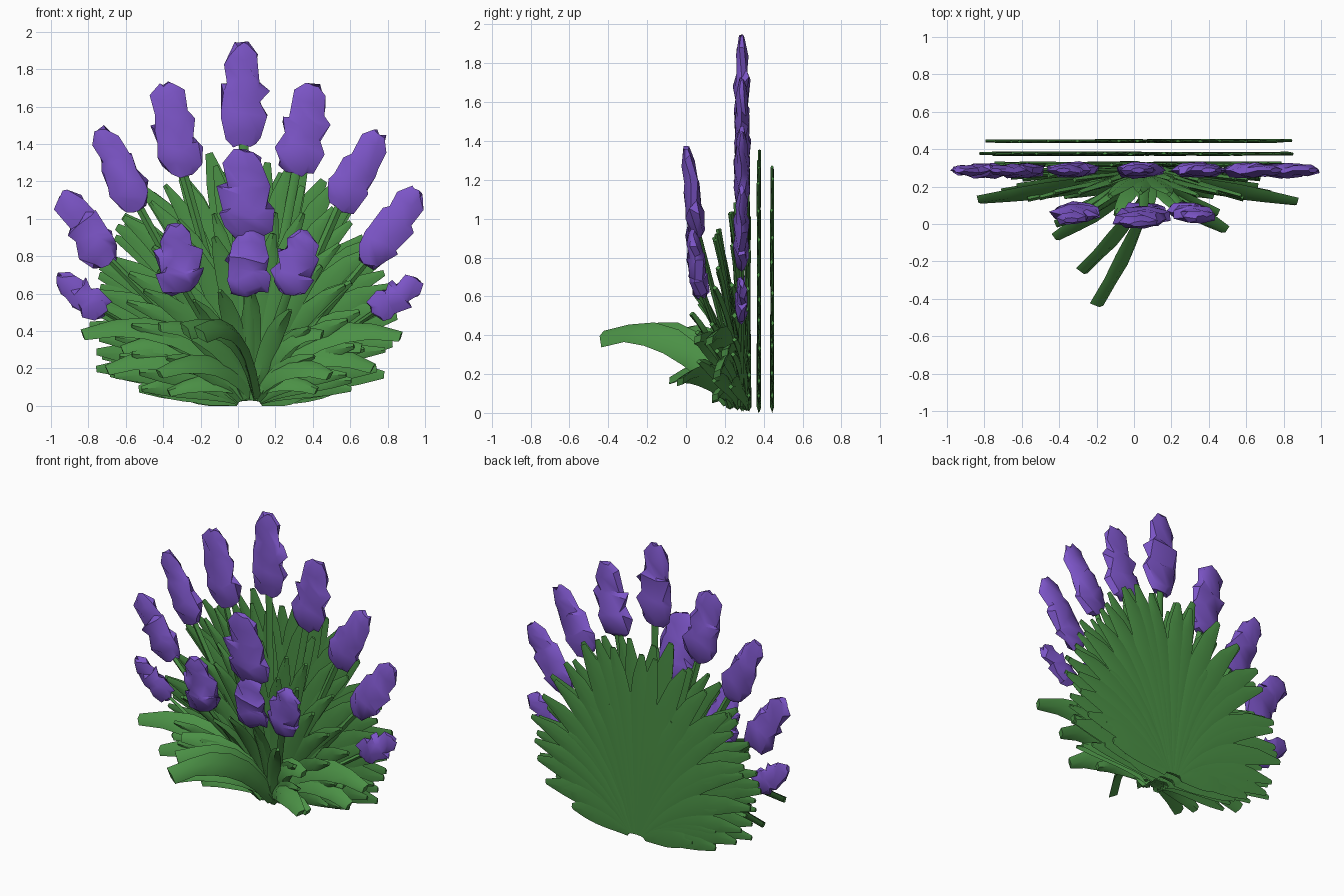
import bpy, bmesh, math, random
from mathutils import Vector

if "Cube" in bpy.data.objects:
    bpy.data.objects.remove(bpy.data.objects["Cube"])

random.seed(7)


def material(name, rgb):
    m = bpy.data.materials.new(name)
    m.diffuse_color = (*rgb, 1)
    m.use_nodes = True
    m.node_tree.nodes["Principled BSDF"].inputs["Base Color"].default_value = m.diffuse_color
    return m


GREEN = material("leaf green", (0.07, 0.28, 0.06))
PURPLE = material("flower purple", (0.2, 0.09, 0.57))


def finish(bm, name, mat, angle):
    for v in bm.verts:
        v.co.z = max(v.co.z, 0)
    bmesh.ops.recalc_face_normals(bm, faces=bm.faces)
    me = bpy.data.meshes.new(name)
    bm.to_mesh(me)
    bm.free()
    me.materials.append(mat)
    ob = bpy.data.objects.new(name, me)
    bpy.context.collection.objects.link(ob)
    bpy.ops.object.select_all(action='DESELECT')
    ob.select_set(True)
    bpy.context.view_layer.objects.active = ob
    bpy.ops.object.shade_smooth_by_angle(angle=math.radians(angle))


def skin(bm, rings):
    """Join rings of points into a closed tube."""
    loops = [[bm.verts.new(p) for p in r] for r in rings]
    n = len(loops[0])
    for a, b in zip(loops, loops[1:]):
        for i in range(n):
            j = (i + 1) % n
            bm.faces.new((a[i], a[j], b[j], b[i]))
    bm.faces.new(loops[0][::-1])
    bm.faces.new(loops[-1])


LEAF_WIDTHS = (0.45, 0.7, 0.9, 1.0, 0.97, 0.75)


def leaf(bm, base, tip, width, thick=0.01, face=(0, -1, 0), ctrl=None, end=.25):
    """Strap leaf along a quadratic curve, with a ridged blade."""
    base, tip, face = Vector(base), Vector(tip), Vector(face).normalized()
    d = tip - base
    c = Vector(ctrl) if ctrl else base + Vector((d.x * .35, d.y * .3, d.z * .65 + abs(d.x) * .12))
    rings, widths = [], (*LEAF_WIDTHS, end)
    for k, w in enumerate(widths):
        t = k / (len(widths) - 1)
        p = base * (1 - t) ** 2 + c * (2 * t * (1 - t)) + tip * t * t
        tan = ((c - base) * (1 - t) + (tip - c) * t).normalized()
        side = tan.cross(face).normalized()
        nor = side.cross(tan).normalized()
        h = width * w / 2
        rings.append([p + side * h, p + nor * thick, p - side * h, p - nor * thick])
    skin(bm, rings)


# Leaf length by angle from upright, giving the fan outline
OUTLINE = ((0, 1.36), (22, 1.31), (45, 1.12), (65, .92), (80, .74), (90, .38))


def reach(a):
    a = abs(a)
    for (a0, r0), (a1, r1) in zip(OUTLINE, OUTLINE[1:]):
        if a <= a1:
            return r0 + (r1 - r0) * (a - a0) / (a1 - a0)
    return .38


def fan(name, n, y0, y1, scale, width, thick, jitter, spread=83):
    bm = bmesh.new()
    for i in range(n):
        a = -spread + 2 * spread * i / (n - 1) + random.uniform(-3, 3)
        r = reach(a) * scale * random.uniform(.92, 1.0)
        s = math.sin(math.radians(a))
        z = max(r * math.cos(math.radians(a)), .09)
        leaf(bm, (.06 + .05 * s, y0 + random.uniform(-jitter, jitter), .03),
             (.02 + r * s, y1 + random.uniform(-jitter, jitter), z),
             width * random.uniform(.85, 1.15), thick)
    finish(bm, name, GREEN, 40)


# Flat leaf layers at the back
fan("back_leaf_layer", 23, .443, .443, 1.0, .15, .008, .003)
fan("back_leaf_layer_short", 13, .443, .443, .72, .16, .008, .002)
fan("second_leaf_layer", 23, .375, .375, 1.02, .14, .008, .004)
fan("second_leaf_layer_short", 13, .375, .375, .7, .15, .008, .002)
fan("third_leaf_layer", 21, .32, .32, .97, .12, .01, .008)
# Leaves that lean forward
fan("middle_leaves", 17, .3, .25, .82, .11, .014, .02, 78)
fan("inner_leaves", 15, .27, .15, .74, .115, .014, .02, 74)
fan("front_upright_leaves", 8, .25, .05, .48, .10, .016, .03, 56)

# Low arching leaves: tip, middle control point, width
bm = bmesh.new()
LOW = [((-.83, .13, .38), (-.3, .2, .54), .15), ((.87, .12, .37), (.4, .2, .50), .14),
       ((-.70, .17, .19), (-.3, .2, .36), .14), ((.72, .16, .20), (.35, .2, .38), .14),
       ((-.62, .2, .30), (-.3, .22, .42), .12), ((.66, .2, .31), (.3, .22, .38), .12),
       ((-.42, -.07, .17), (-.1, .12, .32), .14), ((.49, -.03, .16), (.25, .1, .28), .14),
       ((-.42, 0, .42), (-.1, .12, .44), .13), ((.45, .06, .38), (.2, .15, .42), .13),
       ((-.37, .15, .07), (-.1, .2, .18), .11), ((.42, .15, .08), (.2, .2, .18), .11)]
for tip, c, w in LOW:
    leaf(bm, (.08, .26, .05), tip, w, .02, (0, -.8, .6), c, .5)
finish(bm, "low_leaves", GREEN, 60)

# Two long leaves reaching to the front
bm = bmesh.new()
for tip, c in (((-.20, -.43, .38), (.03, -.05, .52)), ((-.28, -.25, .40), (0, .02, .50))):
    leaf(bm, (.1, .22, .05), tip, .15, .026, (.55, -.6, .55), c, .75)
finish(bm, "front_arching_leaves", GREEN, 60)

# Flower heads: tiered profile of height and radius
TIERS = ((0, .45), (.08, .82), (.28, 1.05), (.36, .84), (.56, 1.0), (.63, .74), (.84, .76), (1, .32))


def flower_head(bm, low, top, radius, depth):
    low, top = Vector(low), Vector(top)
    axis = (top - low).normalized()
    side = axis.cross(Vector((0, -1, 0))).normalized()
    front = side.cross(axis)
    rings = []
    for k, (t, r) in enumerate(TIERS):
        p, ring = low.lerp(top, t), []
        for i in range(7):
            a = (i + .5 * (k // 2 % 2)) * math.tau / 7
            q = r * random.uniform(.86, 1.14)
            lift = random.uniform(-.03, .03) if 0 < k < 7 else random.uniform(-.02, 0.01)
            ring.append(p + side * math.cos(a) * q * radius + front * math.sin(a) * q * depth + axis * lift)
        rings.append(ring)
    skin(bm, rings)


# Lower end, upper end, radius, depth
Y = .287
HEADS = [((.03, Y, 1.40), (.02, Y, 1.94), .13, .042), ((-.30, Y, 1.24), (-.38, Y, 1.73), .125, .042),
         ((-.53, Y, 1.06), (-.74, Y, 1.48), .105, .04), ((-.69, Y, .77), (-.94, Y, 1.14), .11, .04),
         ((-.72, Y, .50), (-.97, Y, .69), .085, .035), ((.31, Y, 1.25), (.40, Y, 1.72), .125, .042),
         ((.53, Y, 1.06), (.76, Y, 1.46), .11, .042), ((.69, Y, .77), (.96, Y, 1.15), .11, .04),
         ((.73, Y, .50), (.97, Y, .67), .085, .035),
         ((.05, .06, .90), (.03, 0, 1.37), .15, .05), ((-.30, .08, .61), (-.34, .02, .97), .125, .05),
         ((.06, .08, .60), (.05, .03, .93), .125, .05), ((.27, .08, .61), (.36, .03, .93), .12, .05)]
blooms, stems = bmesh.new(), bmesh.new()
for low, top, r, d in HEADS:
    flower_head(blooms, low, top, r, d)
    # Stem, a slim four-sided tube from the crown into the head
    a, b = Vector((.06 + low[0] * .1, .28, .03)), Vector(low).lerp(Vector(top), .15)
    skin(stems, [[p + Vector((x * .025, y * .014, 0)) for x, y in ((1, 0), (0, 1), (-1, 0), (0, -1))]
                 for p in (a, a.lerp(b, .5) + Vector((0, 0, .03)), b)])
finish(blooms, "flower_heads", PURPLE, 40)
finish(stems, "flower_stems", GREEN, 60)
